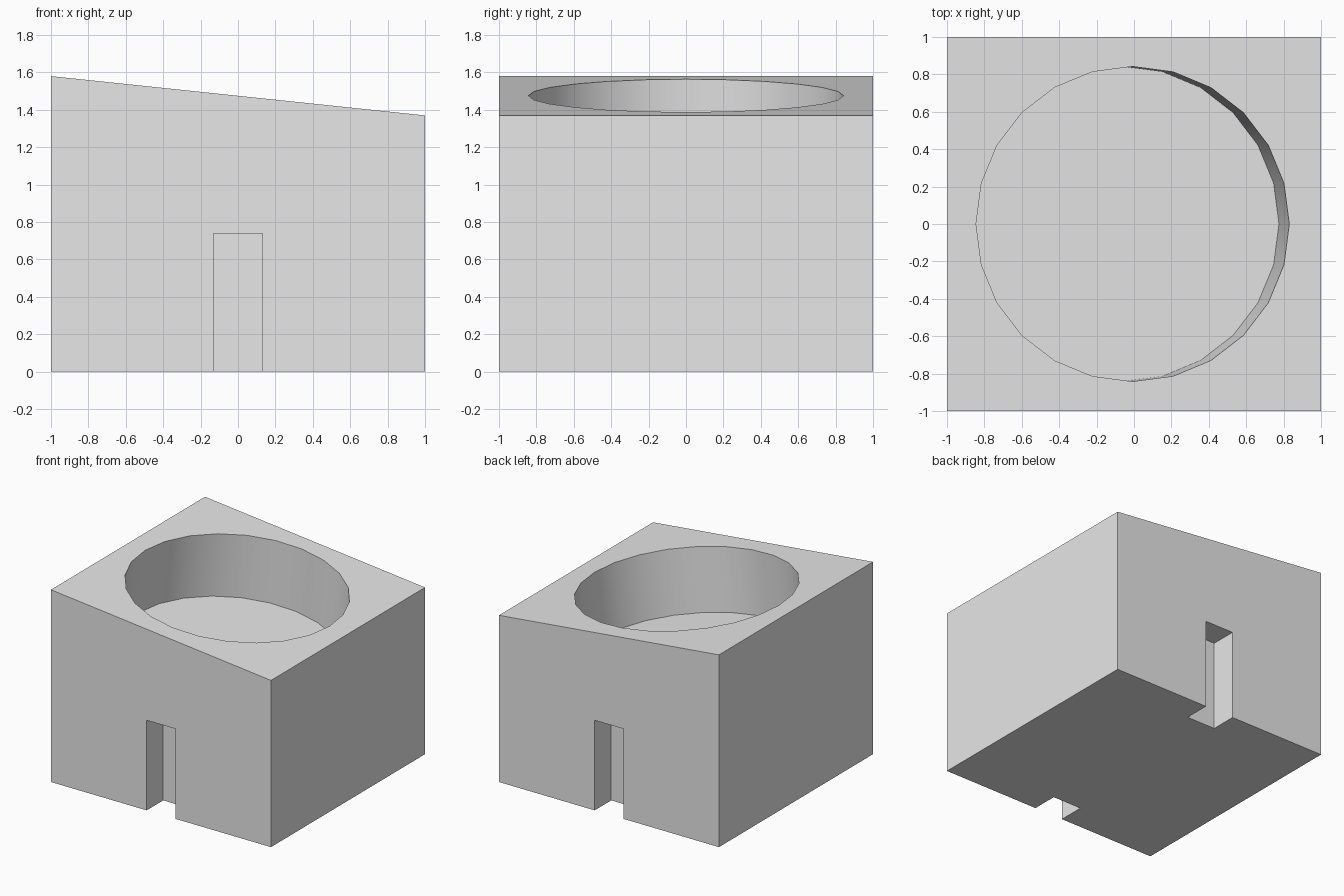
import bpy
import bmesh
import math
from mathutils import Matrix

cube = bpy.data.objects.get("Cube")
if cube:
    bpy.data.objects.remove(cube, do_unlink=True)

HIGH, LOW = 1.58, 1.37                # top edge heights at -x and +x
TILT = math.atan2(HIGH - LOW, 2)      # slope of the top
POCKET_R, POCKET_DEPTH = 0.842, 0.53
SLOT_W, SLOT_H, SLOT_DEPTH = 0.26, 0.74, 0.215


def make_object(name, bm):
    bmesh.ops.recalc_face_normals(bm, faces=bm.faces)
    mesh = bpy.data.meshes.new(name)
    bm.to_mesh(mesh)
    bm.free()
    obj = bpy.data.objects.new(name, mesh)
    bpy.context.collection.objects.link(obj)
    return obj


def box(name, size, center):
    bm = bmesh.new()
    bmesh.ops.create_cube(bm, size=1, matrix=Matrix.Translation(center) @ Matrix.Diagonal((*size, 1)))
    return make_object(name, bm)


# Block with a sloping top
bm = bmesh.new()
profile = [(-1, 0), (1, 0), (1, LOW), (-1, HIGH)]
face = bm.faces.new([bm.verts.new((x, -1, z)) for x, z in profile])
side = bmesh.ops.extrude_face_region(bm, geom=[face])
bmesh.ops.translate(bm, vec=(0, 2, 0), verts=[v for v in side["geom"] if isinstance(v, bmesh.types.BMVert)])
block = make_object("sloped_block", bm)

# Round pocket, square to the sloping top
bm = bmesh.new()
rim = Matrix.Translation((-0.007, 0, (HIGH + LOW) / 2 + 0.001)) @ Matrix.Rotation(TILT, 4, "Y")
bmesh.ops.create_cone(bm, cap_ends=True, segments=24, radius1=POCKET_R, radius2=POCKET_R,
                      depth=2 * POCKET_DEPTH, matrix=rim)
cutters = [make_object("pocket_cutter", bm)]

# Upright slots in the front and back
for name, y in (("front_slot_cutter", -1), ("back_slot_cutter", 1)):
    cutters.append(box(name, (SLOT_W, 2 * SLOT_DEPTH, 2 * SLOT_H), (0, y, 0)))

# Cut the block
bpy.ops.object.select_all(action="DESELECT")
block.select_set(True)
bpy.context.view_layer.objects.active = block
for cutter in cutters:
    cutter.hide_render = True
    mod = block.modifiers.new(cutter.name, "BOOLEAN")
    mod.operation = "DIFFERENCE"
    mod.solver = "EXACT"
    mod.object = cutter
    bpy.ops.object.modifier_apply(modifier=mod.name)
    bpy.data.objects.remove(cutter, do_unlink=True)

# One plain grey, smooth pocket wall with sharp corners
grey = bpy.data.materials.new("plain_grey")
grey.use_nodes = True
color = (0.8, 0.8, 0.8, 1)
grey.diffuse_color = color
grey.node_tree.nodes["Principled BSDF"].inputs["Base Color"].default_value = color
block.data.materials.clear()
block.data.materials.append(grey)
for poly in block.data.polygons:
    poly.material_index = 0
bpy.ops.object.shade_smooth_by_angle(angle=math.radians(30))
